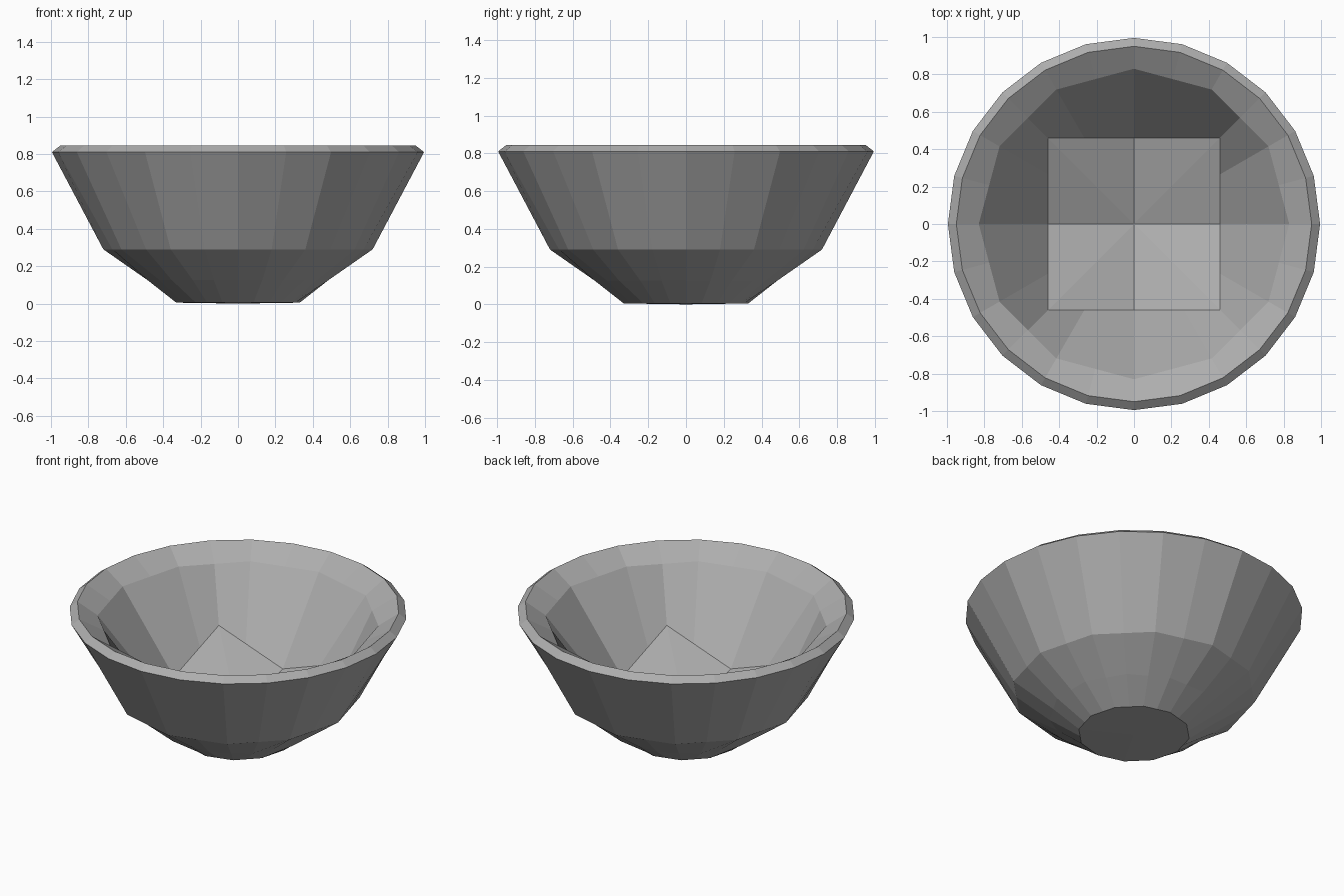
import bpy, bmesh
from math import pi, cos, sin, tan

cube = bpy.data.objects.get("Cube")
if cube:
    bpy.data.objects.remove(cube, do_unlink=True)

SEG = 24


def material(name, rgb):
    mat = bpy.data.materials.new(name)
    mat.use_nodes = True
    color = (*rgb, 1.0)
    mat.diffuse_color = color
    mat.node_tree.nodes["Principled BSDF"].inputs["Base Color"].default_value = color
    return mat


def ring(bm, sides, radius, z, turn=0.0, lift=0.0):
    """Regular polygon sampled at SEG angles; lift raises its corners."""
    half = pi / sides
    verts = []
    for i in range(SEG):
        a = 2 * pi * i / SEG
        off = (a - turn + half) % (2 * half) - half   # angle from nearest corner
        r = radius * cos(half) / cos(half - abs(off))
        h = z + lift * tan(half - abs(off)) / tan(half)
        verts.append(bm.verts.new((r * cos(a), r * sin(a), h)))
    return verts


def bridge(bm, a, b):
    for i in range(SEG):
        j = (i + 1) % SEG
        bm.faces.new((a[i], a[j], b[j], b[i]))


bm = bmesh.new()

# Outside wall, rim and inside wall, from the foot round to the floor
rings = [
    ring(bm, 12, 0.33, 0.005),
    ring(bm, 12, 0.50, 0.125, pi / 12),
    ring(bm, 12, 0.72, 0.29),
    ring(bm, 24, 0.995, 0.81),
    ring(bm, 24, 0.95, 0.845),
    ring(bm, 12, 0.83, 0.76),
    ring(bm, 4, 0.65, 0.27, pi / 4, 0.16),   # square floor, raised corners
]
for lower, upper in zip(rings, rings[1:]):
    bridge(bm, lower, upper)

# Foot underside and sloping floor tiles
for edge, height in ((rings[0], 0.0), (rings[-1], 0.14)):
    centre = bm.verts.new((0, 0, height))
    for i in range(SEG):
        bm.faces.new((centre, edge[i], edge[(i + 1) % SEG]))

bmesh.ops.recalc_face_normals(bm, faces=bm.faces)
mesh = bpy.data.meshes.new("bowl")
bm.to_mesh(mesh)
bm.free()
mesh.materials.append(material("stone grey", (0.42, 0.42, 0.42)))
bowl = bpy.data.objects.new("bowl", mesh)
bpy.context.collection.objects.link(bowl)
